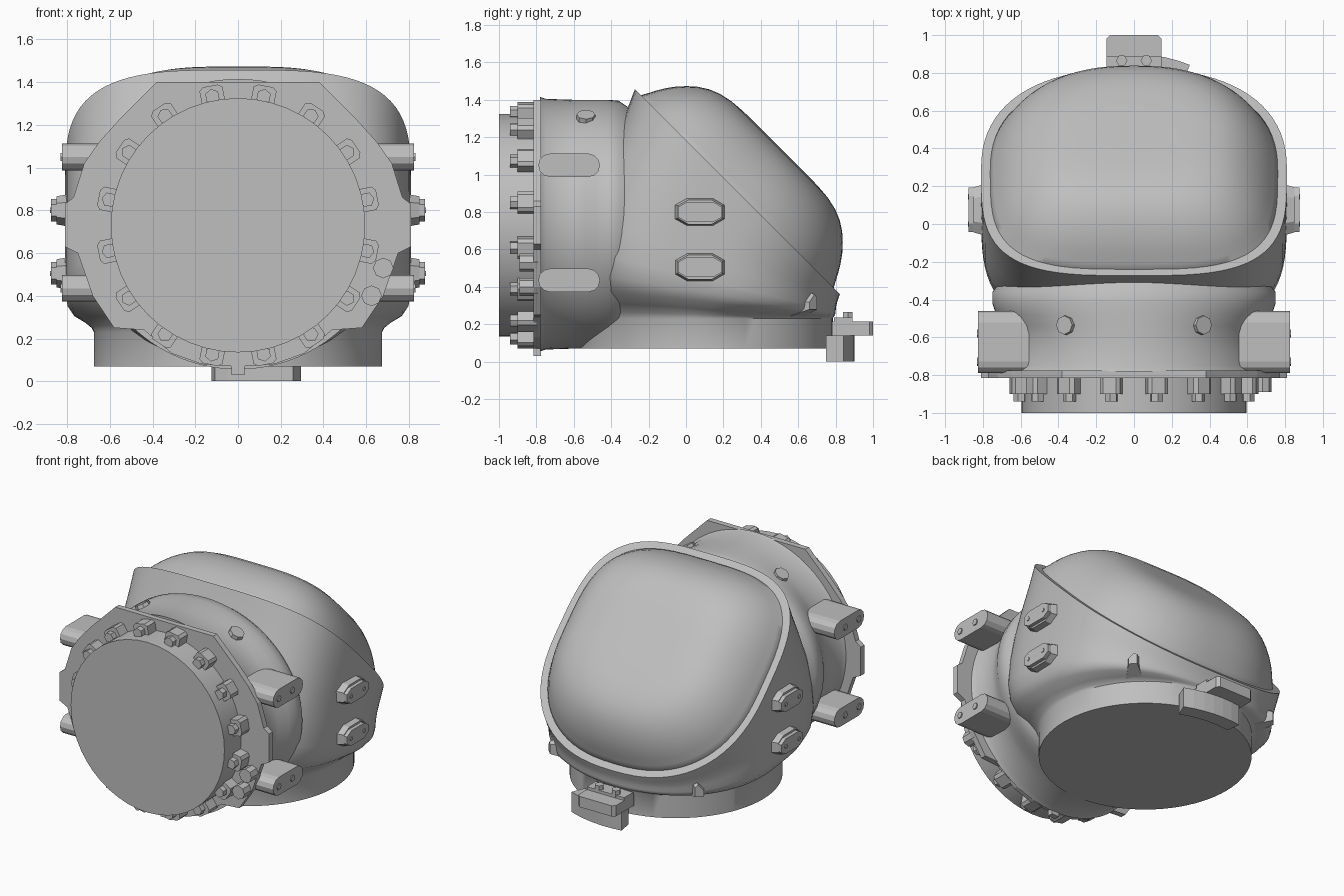
import bpy, bmesh
from math import sin, cos, pi, radians
from mathutils import Vector

old = bpy.data.objects.get("Cube")
if old:
    bpy.data.objects.remove(old, do_unlink=True)

grey = bpy.data.materials.new("neutral_grey")
grey.use_nodes = True
colour = (0.52, 0.52, 0.52, 1)
grey.diffuse_color = colour
grey.node_tree.nodes["Principled BSDF"].inputs["Base Color"].default_value = colour


def finish(name, bm, smooth):
    bmesh.ops.recalc_face_normals(bm, faces=bm.faces)
    mesh = bpy.data.meshes.new(name)
    bm.to_mesh(mesh)
    bm.free()
    mesh.materials.append(grey)
    obj = bpy.data.objects.new(name, mesh)
    bpy.context.collection.objects.link(obj)
    if smooth:
        bpy.ops.object.select_all(action="DESELECT")
        obj.select_set(True)
        bpy.context.view_layer.objects.active = obj
        bpy.ops.object.shade_smooth_by_angle(angle=radians(40))
    return obj


def loft(name, rings, smooth=True):
    """Skin a list of equal rings and cap both ends."""
    bm = bmesh.new()
    loops = [[bm.verts.new(p) for p in ring] for ring in rings]
    n = len(loops[0])
    for a, b in zip(loops, loops[1:]):
        for i in range(n):
            j = (i + 1) % n
            bm.faces.new((a[i], a[j], b[j], b[i]))
    bm.faces.new(loops[0])
    bm.faces.new(loops[-1])
    return finish(name, bm, smooth)


def prism(name, outline, depth, origin, normal, xaxis, top=1.0, smooth=False):
    """Extrude a flat outline along a normal, optionally tapering it."""
    z = Vector(normal).normalized()
    x = Vector(xaxis).normalized()
    y = z.cross(x)
    o = Vector(origin)
    rings = [[o + x * (u * k) + y * (v * k) + z * d for u, v in outline]
             for d, k in ((0, 1), (depth, top))]
    return loft(name, rings, smooth)


def ngon(r, n=6):
    return [(r * cos(2 * pi * i / n), r * sin(2 * pi * i / n)) for i in range(n)]


def rect(w, h):
    return [(-w / 2, -h / 2), (w / 2, -h / 2), (w / 2, h / 2), (-w / 2, h / 2)]


def stadium(length, height, steps=6):
    r = height / 2
    c = length / 2 - r
    right = [(c + r * cos(a), r * sin(a)) for a in (pi * (i / steps - 0.5) for i in range(steps + 1))]
    return right + [(-u, -v) for u, v in right]


def power(v, e):
    return abs(v) ** e * (1 if v >= 0 else -1)


N = 80
ANGLES = [2 * pi * i / N for i in range(N)]


def oval(rx, ry, n_back, n_front):
    pts = []
    for a in ANGLES:
        e = 2 / (n_back if sin(a) >= 0 else n_front)
        pts.append((rx * power(cos(a), e), ry * power(sin(a), e)))
    return pts


# Tilted window plane
WIN = Vector((0, 0.275, 0.91))
SLOPE = Vector((0, 1, -1)).normalized()
OUT = Vector((0, 1, 1)).normalized()


def window_ring(k, lift):
    return [WIN + Vector((u * k, 0, 0)) + SLOPE * (v * k) + OUT * lift
            for u, v in oval(0.81, 0.775, 2.4, 3.4)]


# Shell: round neck swelling to a wide middle, ending at the tilted rim
neck = [Vector((0.675 * cos(a), 0.11 + 0.675 * sin(a), 0)) for a in ANGLES]
middle = [Vector((u, 0.13 + v, 0)) for u, v in oval(0.81, 0.67, 2.3, 3.8)]
rim = window_ring(1, 0)
rings = [[p + Vector((0, 0, 0.07)) for p in neck]]
for f, a, b, c in ((0, 1, 0, 0), (0.03, 0.92, 0.08, 0), (0.07, 0.7, 0.3, 0), (0.13, 0.28, 0.72, 0),
                   (0.2, 0.07, 0.93, 0), (0.3, 0, 1, 0), (0.45, 0, 0.92, 0.08),
                   (0.6, 0, 0.74, 0.26), (0.75, 0, 0.47, 0.53), (0.88, 0, 0.21, 0.79)):
    ring = []
    for p, q, r in zip(neck, middle, rim):
        v = p * a + q * b + r * c
        v.z = 0.23 + (r.z - 0.23) * f
        ring.append(v)
    rings.append(ring)
rings += [rim, window_ring(0.935, 0), window_ring(0.93, -0.03)]
loft("shell", rings)

# Domed window: sloping wall, rounded shoulder, flat crown
dome = [window_ring(0.935, -0.03)]
for k, h in ((1, 0), (0.975, 0.1), (0.945, 0.23), (0.91, 0.36), (0.865, 0.5), (0.81, 0.635), (0.75, 0.755),
             (0.68, 0.855), (0.6, 0.93), (0.5, 0.98), (0.38, 1), (0.2, 1.005), (0.04, 1.005)):
    dome.append(window_ring(0.94 * k, 0.325 * h))
loft("window_dome", dome)

# Front collar blending into the shell
collar = []
for y, rx, rz in ((-0.78, 0.7, 0.68), (-0.75, 0.675, 0.67), (-0.6, 0.67, 0.665), (-0.54, 0.69, 0.665),
                  (-0.48, 0.73, 0.665), (-0.42, 0.75, 0.665), (-0.36, 0.75, 0.66), (-0.27, 0.68, 0.6)):
    collar.append([Vector((rx * cos(a), y, 0.735 + rz * sin(a))) for a in ANGLES])
loft("front_collar", collar)

# Flange plate and front plug
FRONT, XAX = (0, -1, 0), (1, 0, 0)
half = [(0.03, 0.03), (0.03, 0.07), (0.17, 0.08), (0.31, 0.13), (0.44, 0.24), (0.58, 0.25),
        (0.68, 0.4), (0.75, 0.6), (0.81, 0.63), (0.81, 0.83), (0.77, 0.86), (0.72, 1.02),
        (0.65, 1.12), (0.56, 1.22), (0.38, 1.4)]
outline = half + [(-x, z) for x, z in reversed(half)]
prism("flange", outline, 0.04, (0, -0.775, 0), FRONT, XAX)
prism("front_plug", ngon(0.595, 48), 0.22, (0, -0.78, 0.73), FRONT, XAX, smooth=True)

# Ring of lugs with nuts
lug = [(-0.05, -0.055), (0.035, -0.055), (0.05, -0.035), (0.05, 0.035), (0.035, 0.055), (-0.05, 0.055)]
for i in range(16):
    a = 2 * pi * (i + 0.5) / 16
    d = Vector((cos(a), 0, sin(a)))
    c = Vector((0, 0, 0.73)) + d * 0.615
    prism("lug", lug, 0.1, c + Vector((0, -0.8, 0)), FRONT, d)
    prism("lug_nut", ngon(0.035), 0.04, c + Vector((0, -0.9, 0)), FRONT, d)

# Two extra posts on the left of the flange
for x, z in ((0.68, 0.53), (0.625, 0.4)):
    prism("flange_post", ngon(0.048, 8), 0.1, (x, -0.79, z), FRONT, XAX)

for s in (1, -1):
    side, along = (s, 0, 0), (0, 1, 0)
    # Side clamps with pin heads
    for z in (1.05, 0.435):
        prism("side_clamp", stadium(0.33, 0.125), 0.27, (s * 0.555, -0.625, z), side, along)
        for y in (-0.73, -0.58):
            prism("clamp_pin", ngon(0.022), 0.008, (s * 0.824, y, z), side, along)
    # Side pads on flared bases
    for z in (0.8, 0.505):
        prism("pad_base", stadium(0.31, 0.16, 3), 0.08, (s * 0.77, 0.075, z), side, along, 0.82)
        prism("side_pad", stadium(0.25, 0.105, 3), 0.055, (s * 0.82, 0.075, z), side, along)
        for y in (0.0, 0.145):
            prism("pad_pin", ngon(0.014), 0.007, (s * 0.873, y, z), side, along)
    # Bolts on top of the collar
    d = Vector((s * 0.5, 0, 0.85))
    prism("collar_bolt", ngon(0.055, 8), 0.06, (s * 0.34, -0.535, 1.27), d, along, 0.9)
    # Rear wedges under the rim
    wedge = [(-0.07, -0.1), (0.07, -0.1), (0.07, 0.06), (0.02, 0.1), (-0.07, 0.0)]
    if s < 0:
        wedge = [(-u, v) for u, v in wedge]
    prism("rear_wedge", wedge, 0.2, (s * 0.44, 0.54, 0.32), (s, 1, 0), (-1, s, 0), 0.4)

# Rear latch: curved band, plate, mount and two nuts
UP = (0, 0, 1)
arc = [radians(68 + 31 * i / 6) for i in range(7)]
band = [(0.79 * cos(a), 0.11 + 0.79 * sin(a)) for a in arc]
band += [(0.69 * cos(a), 0.11 + 0.69 * sin(a)) for a in reversed(arc)]
prism("latch_band", band, 0.14, (0, 0, 0), UP, XAX)
plate = [(-0.145, -0.11), (0.145, -0.11), (0.145, 0.09), (0.125, 0.11), (-0.125, 0.11), (-0.145, 0.09)]
prism("latch_plate", plate, 0.075, (0, 0.89, 0.14), UP, XAX)
prism("latch_mount", rect(0.29, 0.1), 0.025, (0, 0.84, 0.21), UP, XAX)
for x in (-0.065, 0.065):
    prism("latch_nut", ngon(0.03), 0.045, (x, 0.865, 0.22), UP, XAX)
